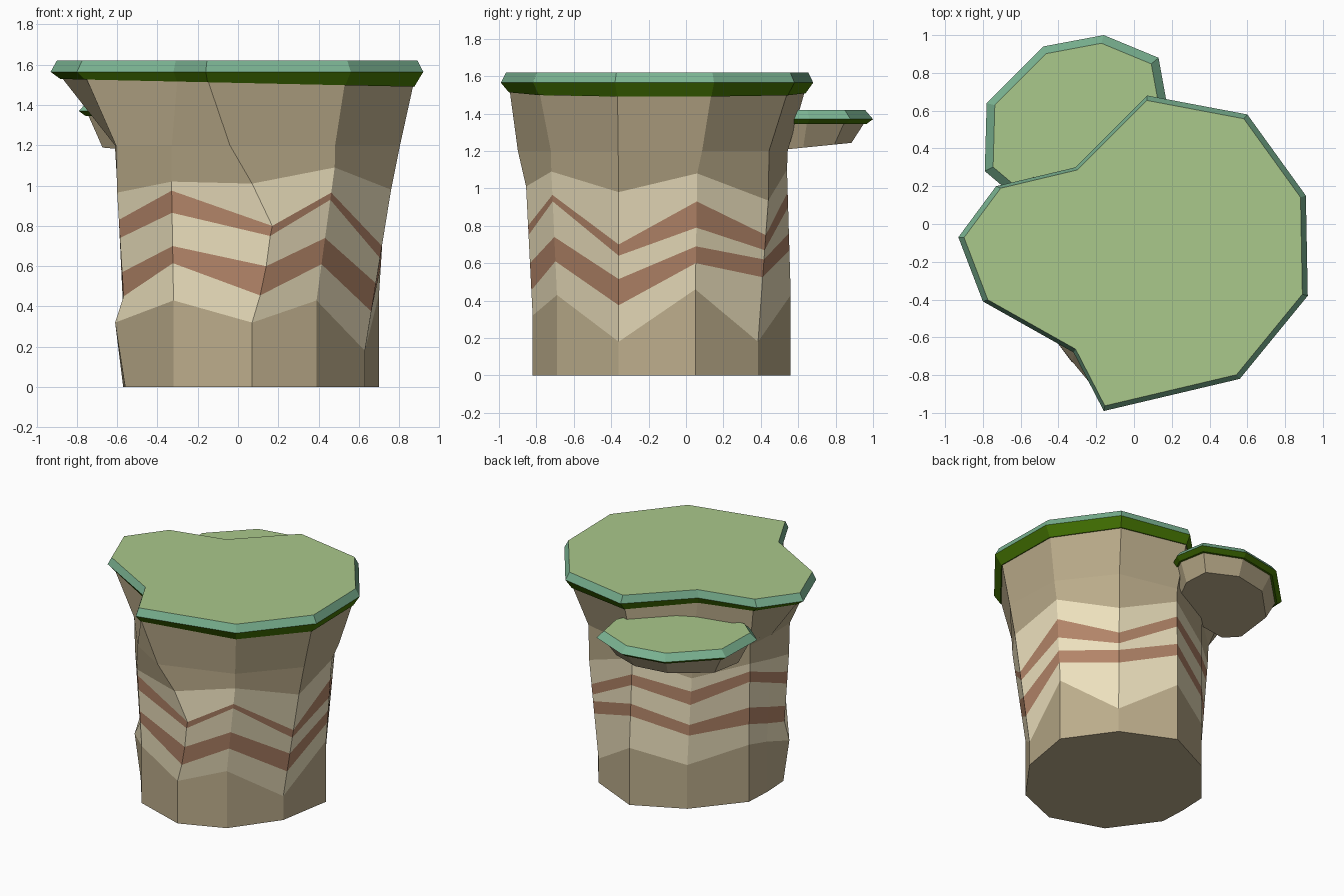
import bpy
from mathutils import Vector

if "Cube" in bpy.data.objects:
    bpy.data.objects.remove(bpy.data.objects["Cube"])


def material(name, rgb):
    m = bpy.data.materials.new(name)
    m.diffuse_color = (*[c ** 2.2 for c in rgb], 1)
    m.use_nodes = True
    m.node_tree.nodes["Principled BSDF"].inputs["Base Color"].default_value = m.diffuse_color
    return m


TAN = material("tan_rock", (0.73, 0.67, 0.54))
PALE = material("pale_rock", (0.93, 0.88, 0.74))
BAND = material("clay_band", (0.70, 0.52, 0.41))
MOSS = material("grass_underside", (0.28, 0.46, 0.04))
EDGE = material("grass_edge", (0.48, 0.70, 0.57))
GRASS = material("grass_top", (0.66, 0.78, 0.54))


def loft(name, rings, strips, bottom, top):
    """Skin counter-clockwise rings from bottom to top, one material per strip."""
    n = len(rings[0])
    verts = [p for ring in rings for p in ring]
    faces, mats = [tuple(reversed(range(n)))], [bottom]
    for r, mat in enumerate(strips):
        for i in range(n):
            j = (i + 1) % n
            faces.append((r * n + i, r * n + j, (r + 1) * n + j, (r + 1) * n + i))
            mats.append(mat)
    faces.append(tuple(range(len(verts) - n, len(verts))))
    mats.append(top)
    mesh = bpy.data.meshes.new(name)
    mesh.from_pydata(verts, [], faces)
    slots = list(dict.fromkeys(mats))
    for m in slots:
        mesh.materials.append(m)
    for poly, m in zip(mesh.polygons, mats):
        poly.material_index = slots.index(m)
    obj = bpy.data.objects.new(name, mesh)
    bpy.context.collection.objects.link(obj)
    return obj


def scaled(outline, centre, s, z, slope=0.0):
    c = Vector(centre)
    pts = [c + (Vector(p) - c) * s for p in outline]
    return [(p.x, p.y, z + slope * p.x) for p in pts]


# Main grass outline, counter-clockwise from the front lobe
lawn = [(-.16, -.99), (.56, -.82), (.92, -.38), (.91, .15), (.60, .58), (.07, .68),
        (-.31, .30), (-.73, .20), (-.93, -.07), (-.80, -.41), (-.32, -.68)]
mid = (0.02, -.13)
loft("grass_cap",
     [scaled(lawn, mid, .95, 1.51, -.022), scaled(lawn, mid, 1, 1.565),
      scaled(lawn, mid, .968, 1.62)],
     [MOSS, EDGE], MOSS, GRASS)

# Rock column: matching corners at the foot and at the waist
foot = [(.07, -.82), (.39, -.69), (.63, -.36), (.70, .05), (.46, .385), (.08, .56),
        (-.28, .385), (-.56, .05), (-.57, -.15), (-.56, -.36), (-.32, -.69)]
waist = [(.07, -.855), (.48, -.72), (.76, -.36), (.74, .06), (.50, .44), (.07, .54),
         (-.30, .36), (-.59, .08), (-.60, -.15), (-.60, -.37), (-.33, -.73)]
# Zigzag strata heights per corner
strata = [(.32, .455, .60, .75, .80, 1.01), (.43, .61, .74, .93, .965, 1.09),
          (.18, .375, .515, .64, .70, .98), (.46, .60, .69, .79, .93, 1.08),
          (.18, .525, .62, .67, .75, .935), (.43, .67, .76, .90, .98, 1.10),
          (.33, .55, .63, .78, .88, .98), (.43, .59, .72, .92, 1.0, 1.06),
          (.38, .52, .645, .83, .91, 1.01), (.32, .45, .57, .74, .83, .965),
          (.43, .615, .70, .865, .975, 1.02)]
flare = {0: .5, 2: .4, 3: .35}
bulge = {2: .04, 3: .07, 4: .09, 5: .10}
crown = scaled(lawn, mid, .945, 1.52, -.022)
columns = []
for i, (f, w, zs) in enumerate(zip(foot, waist, strata)):
    f, w, c = Vector(f), Vector(w), Vector(crown[i][:2])
    col = [(f.x, f.y, 0)]
    for k, z in enumerate(zs):
        p = f.lerp(w, (z - zs[0]) / (zs[-1] - zs[0]))
        if i == 0:
            p.x += bulge.get(k + 1, 0)
        if i == 9 and k == 0:
            p.x -= .05
        col.append((p.x, p.y, z))
    p = w.lerp(c, flare.get(i, .04))
    col += [(p.x, p.y, 1.20), crown[i]]
    columns.append(col)
loft("rock_column", list(zip(*columns)),
     [TAN, PALE, BAND, PALE, BAND, PALE, TAN, TAN], TAN, TAN)

# Lower ledge at the back left, running into the column
ledge = [(.17, .66), (.13, .88), (-.16, 1.0), (-.48, .94), (-.78, .64), (-.79, .28),
         (-.66, .17), (-.30, .22), (.05, .40)]
hub = (-.30, .52)
loft("ledge_grass",
     [scaled(ledge, hub, .93, 1.345), scaled(ledge, hub, 1, 1.37),
      scaled(ledge, hub, .91, 1.42)],
     [MOSS, EDGE], MOSS, GRASS)
under = [(x, y, 1.155 + .1 * y) for x, y, _ in scaled(ledge, hub, .76, 0)]
loft("ledge_rock", [under, scaled(ledge, hub, .91, 1.355)], [TAN], TAN, TAN)
